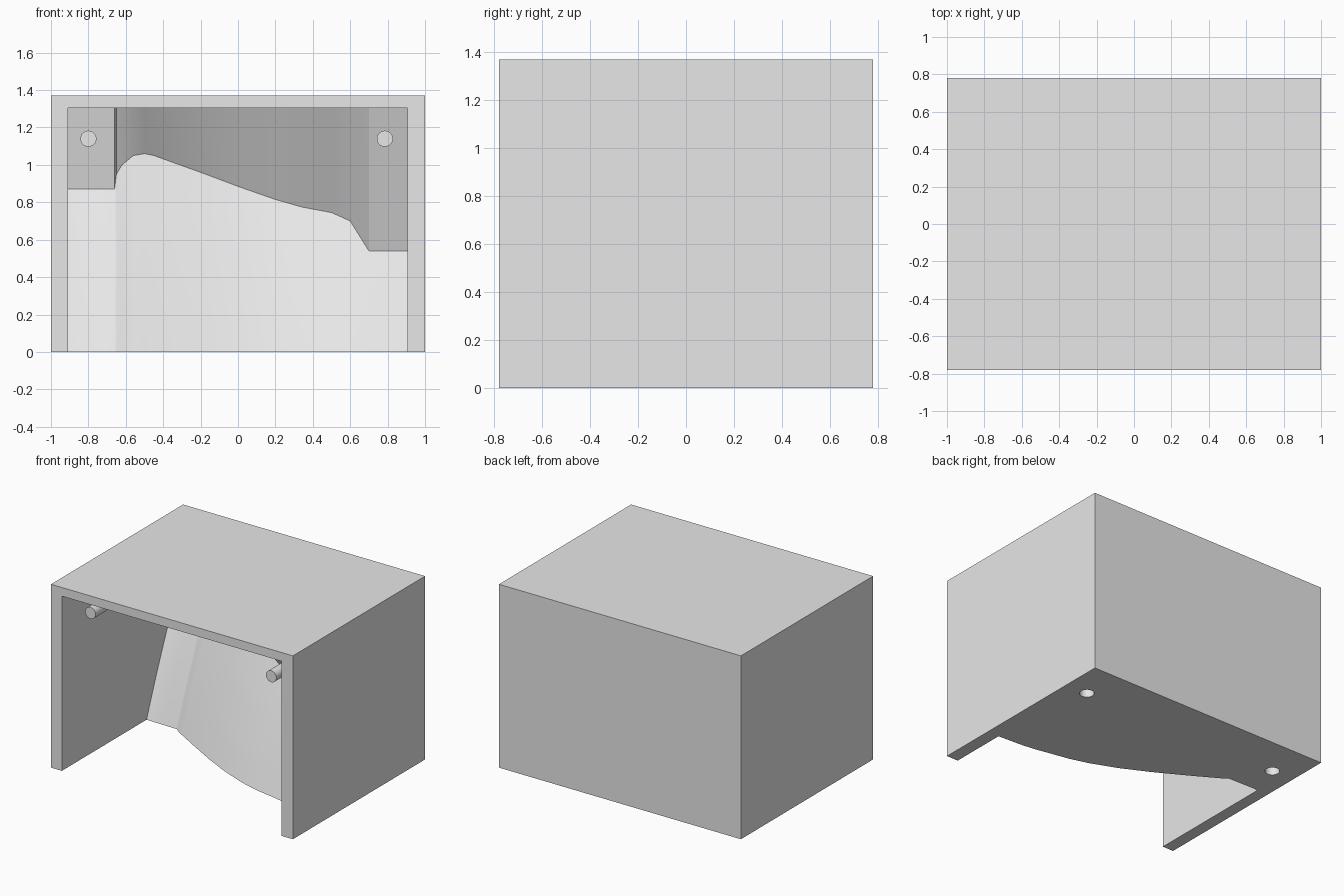
import bpy
import bmesh
from math import radians, sin, cos, tau
from mathutils import Matrix

cube = bpy.data.objects.get("Cube")
if cube:
    bpy.data.objects.remove(cube, do_unlink=True)

SIDE, BACK, HEIGHT = 1.0, 0.78, 1.37
CEILING = 1.305

# Single plain grey material
grey = bpy.data.materials.new("light grey")
grey.use_nodes = True
grey.diffuse_color = (0.8, 0.8, 0.8, 1)
grey.node_tree.nodes["Principled BSDF"].inputs["Base Color"].default_value = (0.8, 0.8, 0.8, 1)


def make_object(name, bm):
    """Turn a bmesh into a named object with smooth faces and crisp edges."""
    bmesh.ops.recalc_face_normals(bm, faces=bm.faces[:])
    mesh = bpy.data.meshes.new(name)
    bm.to_mesh(mesh)
    bm.free()
    mesh.materials.append(grey)
    obj = bpy.data.objects.new(name, mesh)
    bpy.context.collection.objects.link(obj)
    bpy.ops.object.select_all(action="DESELECT")
    obj.select_set(True)
    bpy.context.view_layer.objects.active = obj
    bpy.ops.object.shade_smooth_by_angle(angle=radians(25))


# Cavity columns: x, wall y at the base, height of the deepest ridge, wall y at the ceiling
COLUMNS = [
    (-.91, .22, .87, .5), (-.66, .215, .87, .49), (-.65, .21, .95, .48),
    (-.62, .185, 1.0, .47), (-.56, .15, 1.05, .44), (-.5, .115, 1.06, .4),
    (-.45, .085, 1.05, .36), (-.2, -.055, .96, .17), (0, -.155, .885, .02),
    (.2, -.235, .815, -.14), (.34, -.275, .775, -.23), (.5, -.305, .745, -.32),
    (.6, -.325, .7, -.36), (.7, -.338, .54, -.38), (.905, -.35, .54, -.42),
]
STEPS = 6


def wall_y(base, z):
    """The lower wall leans back, a little more the higher it goes."""
    return base + .38 * z + .06 * z * z


def cavity_column(bm, x, base, ridge, top):
    """Side outline of the cavity: up the wall, over the ridge, along the ceiling."""
    heights = [ridge * i / STEPS for i in range(STEPS + 1)]
    outline = [(wall_y(base, z), z) for z in heights]
    outline += [(top, CEILING), (-BACK, CEILING)]
    return [bm.verts.new((x, y, z)) for y, z in outline]


def peg_hole(bm, x, y, radius, depth, sides=32):
    """Blind hole in the underside; returns the edges of its rim."""
    ring = [(x + radius * cos(tau * i / sides), y + radius * sin(tau * i / sides))
            for i in range(sides)]
    rim = [bm.verts.new((px, py, 0)) for px, py in ring]
    end = [bm.verts.new((px, py, depth)) for px, py in ring]
    for i in range(sides):
        j = (i + 1) % sides
        bm.faces.new((rim[i], rim[j], end[j], end[i]))
    bm.faces.new(end)
    return [bm.edges.get((rim[i - 1], rim[i])) for i in range(sides)]


# Cavity with leaning lower wall and overhanging upper wall
bm = bmesh.new()
columns = [cavity_column(bm, *column) for column in COLUMNS]
for a, b in zip(columns, columns[1:]):
    for i in range(len(a) - 1):
        bm.faces.new((a[i], a[i + 1], b[i + 1], b[i]))

# Inner faces of the two side walls
feet = [bm.verts.new((column[0].co.x, -BACK, 0)) for column in (columns[0], columns[-1])]
for column, foot in zip((columns[0], columns[-1]), feet):
    bm.faces.new(column + [foot])

# Outer block: top, back and sides
corners = ((-SIDE, -BACK), (SIDE, -BACK), (SIDE, BACK), (-SIDE, BACK))
low = [bm.verts.new((x, y, 0)) for x, y in corners]
high = [bm.verts.new((x, y, HEIGHT)) for x, y in corners]
bm.faces.new(high)
for i in (1, 2, 3):
    j = (i + 1) % 4
    bm.faces.new((low[i], low[j], high[j], high[i]))

# Front rim
lintel = [column[-1] for column in columns]
bm.faces.new([low[0], feet[0]] + lintel + [feet[1], low[1], high[1], high[0]])

# Underside with a curved front edge and two peg holes
outline = [low[0], feet[0]] + [column[0] for column in columns] + [feet[1]] + low[1:]
edges = []
for i, vert in enumerate(outline):
    pair = (outline[i - 1], vert)
    edges.append(bm.edges.get(pair) or bm.edges.new(pair))
for x in (-.82, .82):
    edges += peg_hole(bm, x, .48, .05, .25)
bmesh.ops.triangle_fill(bm, use_beauty=True, edges=edges, normal=(0, 0, -1))
make_object("housing", bm)


def peg(name, x, front, back):
    """Round peg pointing forward out of the upper wall."""
    bm = bmesh.new()
    place = Matrix.Translation((x, (front + back) / 2, 1.14)) @ Matrix.Rotation(radians(90), 4, "X")
    bmesh.ops.create_cone(bm, cap_ends=True, segments=32, radius1=.043, radius2=.043,
                          depth=back - front, matrix=place)
    make_object(name, bm)


peg("right_peg", -.8, -.6, .6)
peg("left_peg", .785, -.73, -.1)
